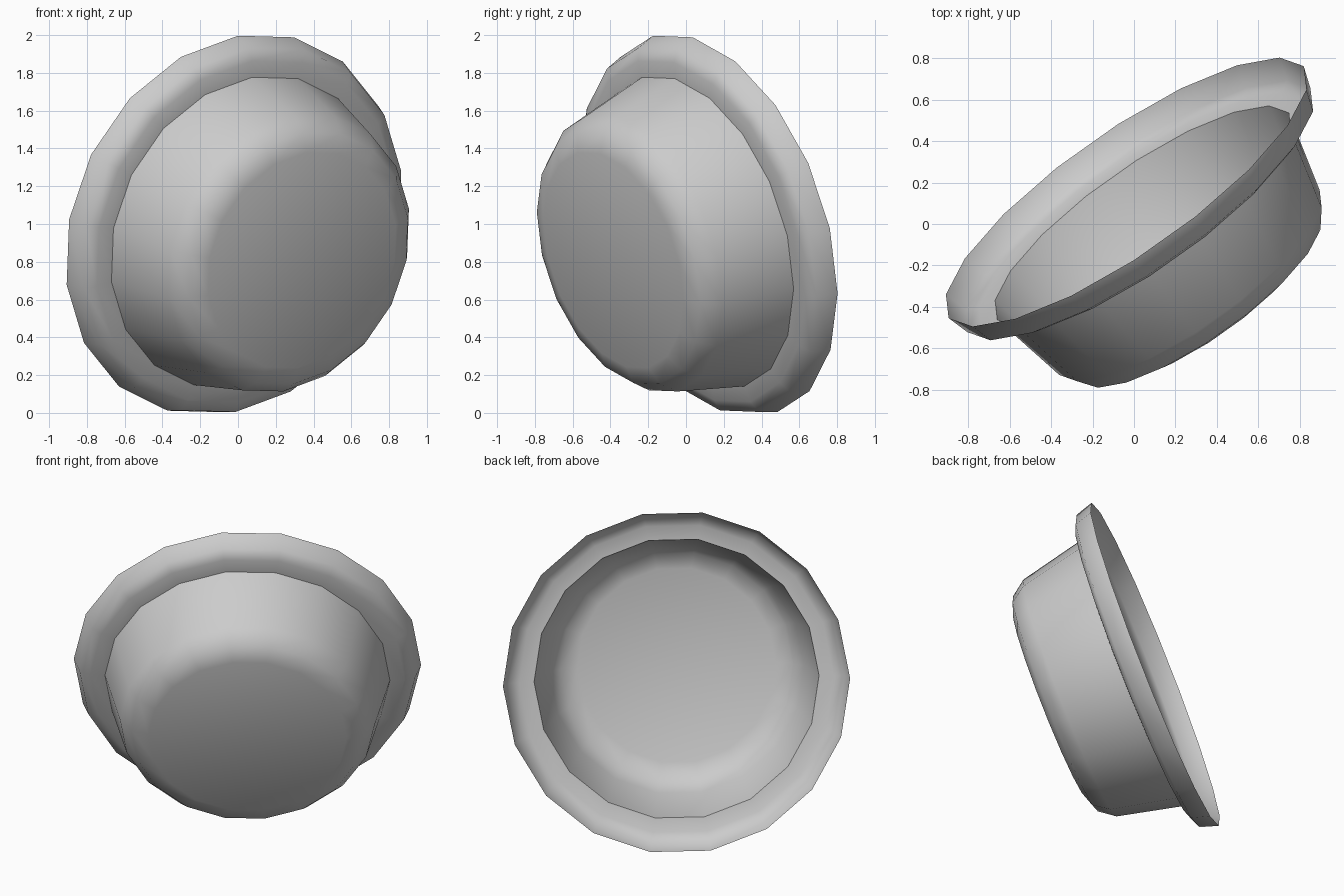
import bpy, bmesh, math
from mathutils import Vector

if "Cube" in bpy.data.objects:
    bpy.data.objects.remove(bpy.data.objects["Cube"])

SIDES = 18
centre = Vector((-0.038, 0.154, 1.0))             # middle of the open rim
axis = Vector((0.55, -0.786, -0.28)).normalized() # from rim towards base
u = Vector((0.815, 0.577, -0.023))
u = (u - axis * u.dot(axis)).normalized()
v = axis.cross(u)

# (radius, depth): rolled lip, sloped wall, rounded base edge
profile = [(1.05, 0.0), (1.015, 0.112), (0.95, 0.14), (0.862, 0.148),
           (0.77, 0.555), (0.70, 0.65), (0.60, 0.685)]

bm = bmesh.new()
rings = []
for r, t in profile:
    ring = []
    for i in range(SIDES):
        a = 2 * math.pi * i / SIDES
        ring.append(bm.verts.new(centre + axis * t + (u * math.cos(a) + v * math.sin(a)) * r))
    rings.append(ring)

# Lip and wall
for lo, hi in zip(rings, rings[1:]):
    for i in range(SIDES):
        j = (i + 1) % SIDES
        bm.faces.new((lo[i], hi[i], hi[j], lo[j]))
# Flat base, facing outwards
bm.faces.new(rings[-1])
bm.normal_update()
bmesh.ops.recalc_face_normals(bm, faces=bm.faces[:])
base = max(bm.faces, key=lambda f: len(f.verts))
if base.normal.dot(axis) < 0:
    bmesh.ops.reverse_faces(bm, faces=bm.faces[:])

mesh = bpy.data.meshes.new("bowl")
bm.to_mesh(mesh)
bm.free()
bowl = bpy.data.objects.new("bowl", mesh)
bpy.context.collection.objects.link(bowl)
bpy.context.view_layer.objects.active = bowl
bowl.select_set(True)
bpy.ops.object.shade_smooth_by_angle(angle=math.radians(58))
